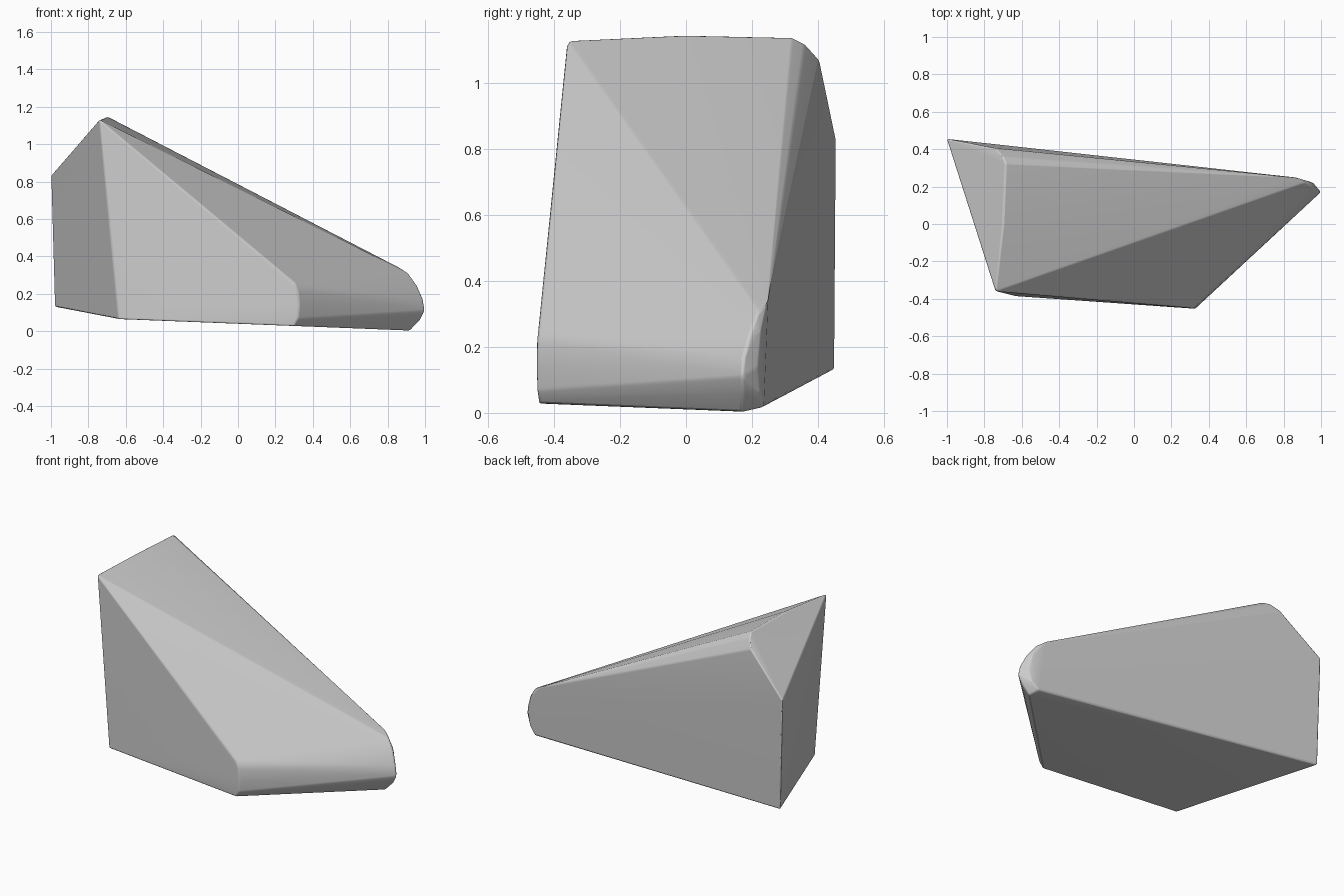
import bpy, bmesh, math

cube = bpy.data.objects.get("Cube")
if cube:
    bpy.data.objects.remove(cube, do_unlink=True)

# Plain grey stone
grey = bpy.data.materials.new("grey")
grey.use_nodes = True
colour = (0.6, 0.6, 0.6, 1)
grey.diffuse_color = colour
grey.node_tree.nodes["Principled BSDF"].inputs["Base Color"].default_value = colour

# Corners of the tall end, including the gently bowed crest
crest = [(-.74, -.36, 1.13), (-.70, 0, 1.147), (-.685, .32, 1.14),
         (-.70, .36, 1.12), (-.74, .405, 1.07)]
tall_side = [(-1, .455, .83), (-.98, .45, .13), (-.64, -.385, .065)]

# Rounded nose: matching profiles at its front and back ends
nose_front = [(.30, -.447, .26), (.32, -.452, .21), (.327, -.453, .14),
              (.322, -.451, .07), (.30, -.445, .028)]
nose_back = [(.91, .22, .31), (.96, .195, .24), (.99, .175, .17),
             (1, .17, .11), (.975, .17, .06), (.92, .17, .003)]

# Rounded tail where the nose meets the back
tail = [(.87, .248, .335), (.935, .228, .25), (.96, .218, .14),
        (.94, .225, .06), (.90, .236, .018)]

# Skin the corners into one faceted wedge
bm = bmesh.new()
for point in crest + tall_side + nose_front + nose_back + tail:
    bm.verts.new(point)
hull = bmesh.ops.convex_hull(bm, input=bm.verts)
loose = [v for v in bm.verts if not v.link_faces]
bmesh.ops.delete(bm, geom=loose, context='VERTS')
bmesh.ops.dissolve_limit(bm, angle_limit=math.radians(1.5),
                         verts=bm.verts, edges=bm.edges)
bmesh.ops.recalc_face_normals(bm, faces=bm.faces)
mesh = bpy.data.meshes.new("wedge_rock")
bm.to_mesh(mesh)
bm.free()
mesh.materials.append(grey)
rock = bpy.data.objects.new("wedge_rock", mesh)
bpy.context.collection.objects.link(rock)

# Soften the edges slightly, keeping the large faces flat
bevel = rock.modifiers.new("soft_edges", 'BEVEL')
bevel.width = .008
bevel.segments = 2
bevel.limit_method = 'ANGLE'
bevel.angle_limit = math.radians(12)

bpy.ops.object.select_all(action='DESELECT')
rock.select_set(True)
bpy.context.view_layer.objects.active = rock
bpy.ops.object.shade_smooth_by_angle(angle=math.radians(32))
weighted = rock.modifiers.new("flat_shading", 'WEIGHTED_NORMAL')
weighted.keep_sharp = True
